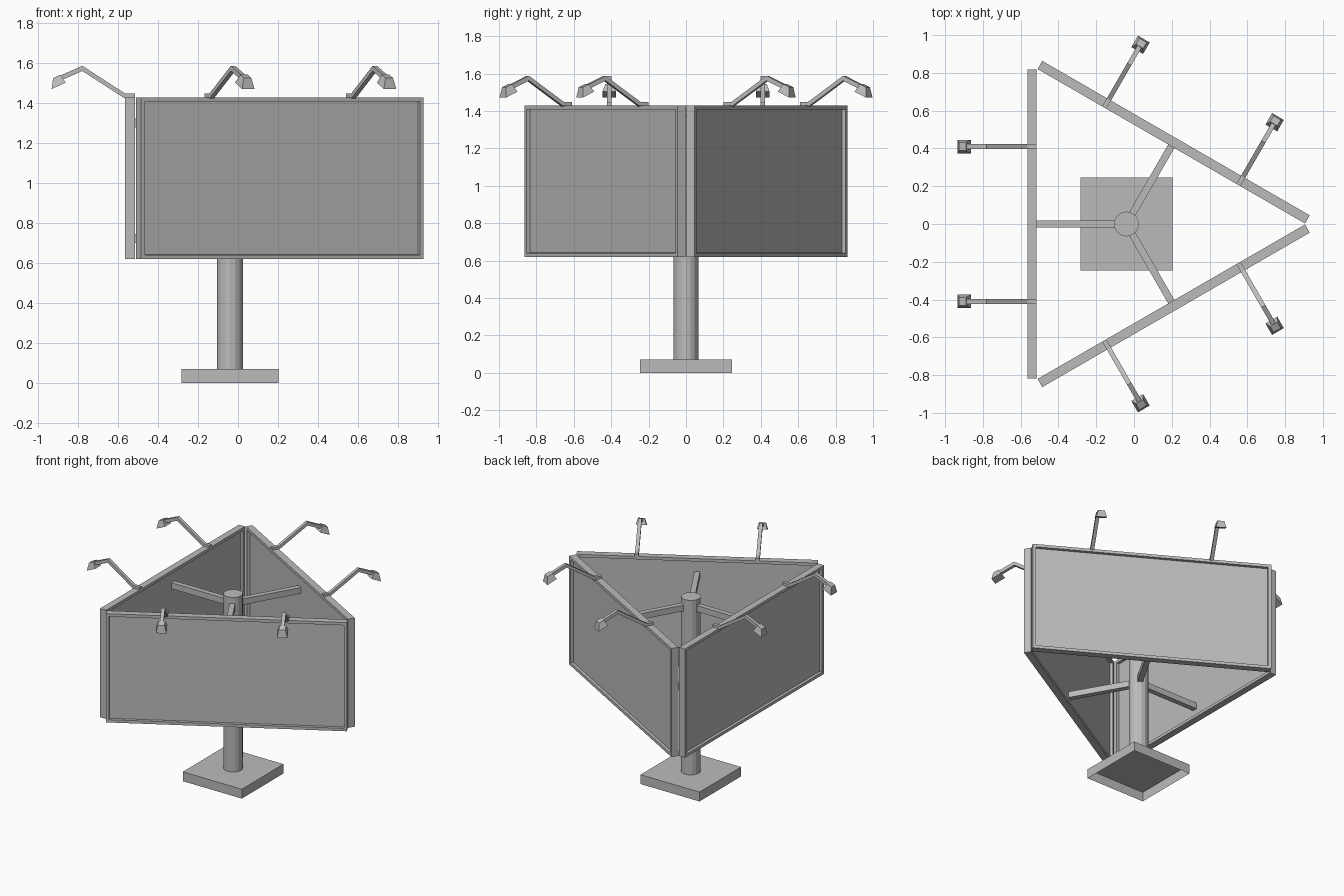
import bpy
import bmesh
import math
from mathutils import Matrix, Vector

if "Cube" in bpy.data.objects:
    bpy.data.objects.remove(bpy.data.objects["Cube"], do_unlink=True)

# Single painted-metal colour
GREY = (0.5, 0.5, 0.5, 1.0)
metal = bpy.data.materials.new("grey_metal")
metal.use_nodes = True
metal.diffuse_color = GREY
metal.node_tree.nodes["Principled BSDF"].inputs["Base Color"].default_value = GREY

POLE_X = -0.04
BOTTOM, TOP = 0.62, 1.43
LENGTH, THICK, OUTER = 1.635, 0.05, 0.525
RECESS = 0.021


def finish(bm, name, matrix):
    bmesh.ops.recalc_face_normals(bm, faces=bm.faces)
    mesh = bpy.data.meshes.new(name)
    bm.to_mesh(mesh)
    bm.free()
    mesh.materials.append(metal)
    obj = bpy.data.objects.new(name, mesh)
    obj.matrix_world = matrix
    bpy.context.collection.objects.link(obj)


def box_mesh(low, high):
    bm = bmesh.new()
    low, high = Vector(low), Vector(high)
    bmesh.ops.create_cube(bm, size=1)
    for v in bm.verts:
        v.co = (low + high) / 2 + v.co * (high - low)
    bm.normal_update()
    return bm


def sweep_mesh(path, half_width, half_height):
    """Rectangular bar following (radius, height) points in the XZ plane."""
    bm = bmesh.new()
    rings = [[bm.verts.new((x, sy * half_width, z + sz * half_height))
              for sy, sz in ((-1, -1), (1, -1), (1, 1), (-1, 1))] for x, z in path]
    for a, b in zip(rings, rings[1:]):
        for i in range(4):
            j = (i + 1) % 4
            bm.faces.new((a[i], a[j], b[j], b[i]))
    bm.faces.new(rings[0])
    bm.faces.new(rings[-1])
    return bm


centre = Matrix.Translation((POLE_X, 0, 0))

# Foot: a slab that is open underneath
bm = box_mesh((-0.243, -0.245, 0), (0.243, 0.245, 0.07))
under = [f for f in bm.faces if f.normal.z < -0.9]
bmesh.ops.delete(bm, geom=under, context="FACES_ONLY")
finish(bm, "foot", centre)

# Pole
bm = bmesh.new()
bmesh.ops.create_cone(bm, cap_ends=True, segments=16, radius1=0.066, radius2=0.066,
                      depth=1.30, matrix=Matrix.Translation((0, 0, 0.72)))
finish(bm, "pole", centre)

# Three sides, each built facing +x and turned about the pole
for side, angle in (("right", 180), ("back", 60), ("front", -60)):
    turn = centre @ Matrix.Rotation(math.radians(angle), 4, "Z")

    # Panel with a raised border around a sunken sheet on both faces
    bm = box_mesh((OUTER - THICK, -LENGTH / 2, BOTTOM), (OUTER, LENGTH / 2, TOP))
    broad = [f for f in bm.faces if abs(f.normal.x) > 0.9]
    bmesh.ops.inset_individual(bm, faces=broad, thickness=0.03)
    bmesh.ops.inset_individual(bm, faces=broad, thickness=0.001, depth=-RECESS)
    finish(bm, side + "_panel", turn)

    # Upper and lower braces from the pole to the panel
    for level, z in (("lower", 0.70), ("upper", 1.28)):
        bm = box_mesh((0.03, -0.019, z), (OUTER - THICK + RECESS, 0.019, z + 0.045))
        finish(bm, f"{side}_{level}_brace", turn)

    # Two lamps on bent arms
    for number, y in enumerate((-0.41, 0.41), 1):
        place = turn @ Matrix.Translation((0, y, 0))
        arm = [(0.475, 1.435), (0.525, 1.436), (0.74, 1.575), (0.86, 1.522)]
        finish(sweep_mesh(arm, 0.0125, 0.013), f"{side}_lamp_arm_{number}", place)

        # Flared shade, its open side tipped back towards the panel
        tilt = place @ Matrix.Translation((0.868, 0, 1.535)) @ Matrix.Rotation(0.43, 4, "Y")
        bm = box_mesh((-0.027, -0.036, -0.047), (0.05, 0.036, 0))
        for v in bm.verts:
            if v.co.z > -0.01:
                v.co.x = math.copysign(0.02, v.co.x)
                v.co.y = math.copysign(0.022, v.co.y)
        finish(bm, f"{side}_lamp_shade_{number}", tilt)
